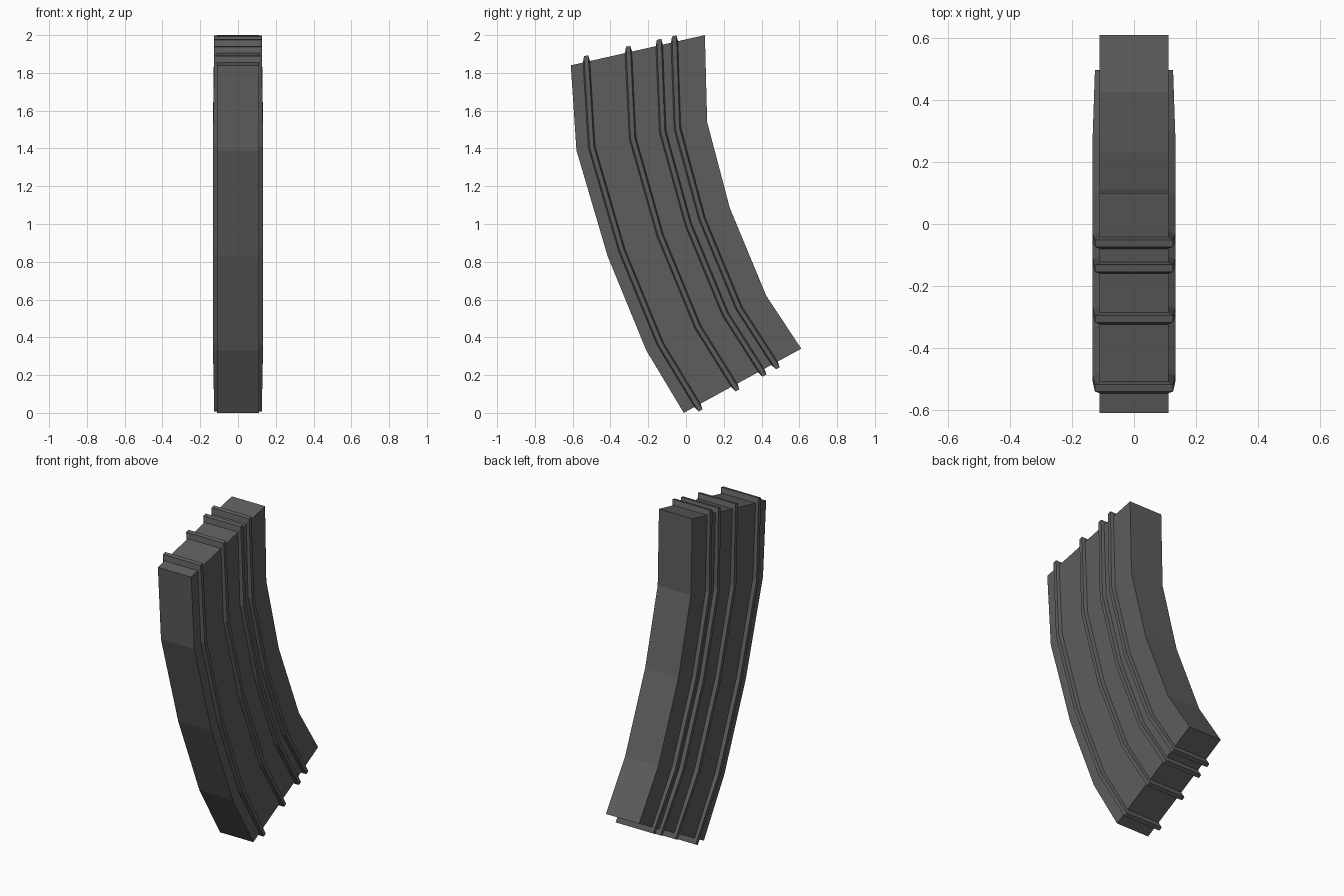
import bpy, bmesh
from mathutils import Vector

if "Cube" in bpy.data.objects:
    bpy.data.objects.remove(bpy.data.objects["Cube"])

# Side profile rows (y, z), from the top down
FRONT = [(-0.61, 1.84), (-0.58, 1.39), (-0.415, 0.83), (-0.21, 0.33), (-0.012, 0.0)]
BACK = [(0.10, 2.0), (0.112, 1.54), (0.232, 1.085), (0.425, 0.62), (0.61, 0.34)]
HALF = 0.112
N = len(FRONT)

mat = bpy.data.materials.new("dark_grey")
mat.diffuse_color = (0.11, 0.11, 0.105, 1)
mat.use_nodes = True
mat.node_tree.nodes["Principled BSDF"].inputs["Base Color"].default_value = mat.diffuse_color


def point(row, f, x, lift=0.0):
    """Point on a row at fraction f; lift pushes end rows past the caps."""
    p = Vector(FRONT[row]).lerp(Vector(BACK[row]), f)
    if lift and row in (0, N - 1):
        inner = 1 if row == 0 else N - 2
        q = Vector(FRONT[inner]).lerp(Vector(BACK[inner]), f)
        p += (p - q).normalized() * lift
    return Vector((x, p.x, p.y))


def loft(name, rings, closed):
    """Join rings of points into a tube, capped or closed on itself."""
    bm = bmesh.new()
    vs = [[bm.verts.new(p) for p in r] for r in rings]
    n = len(vs[0])
    for i in range(len(vs) if closed else len(vs) - 1):
        a, b = vs[i], vs[(i + 1) % len(vs)]
        for k in range(n):
            m = (k + 1) % n
            bm.faces.new((a[k], a[m], b[m], b[k]))
    if not closed:
        bm.faces.new(vs[0])
        bm.faces.new(vs[-1])
    bmesh.ops.recalc_face_normals(bm, faces=bm.faces)
    me = bpy.data.meshes.new(name)
    bm.to_mesh(me)
    bm.free()
    me.materials.append(mat)
    ob = bpy.data.objects.new(name, me)
    bpy.context.collection.objects.link(ob)


# Curved box body
loft("magazine_body",
     [[point(r, f, x * HALF) for f, x in ((0, -1), (1, -1), (1, 1), (0, 1))]
      for r in range(N)], False)

# Raised ribs running all the way around the body
stations = [(r, 1) for r in range(N)] + [(r, -1) for r in reversed(range(N))]
for i, f in enumerate((0.117, 0.43, 0.66, 0.773)):
    rings = []
    for r, s in stations:
        outer = 0.126 if r in (0, N - 1) else 0.133
        rings.append([point(r, f - 0.028, s * (HALF - 0.004), -0.004),
                      point(r, f - 0.016, s * outer, 0.032),
                      point(r, f + 0.016, s * outer, 0.032),
                      point(r, f + 0.028, s * (HALF - 0.004), -0.004)])
    loft(f"rib_{i + 1}", rings, True)
